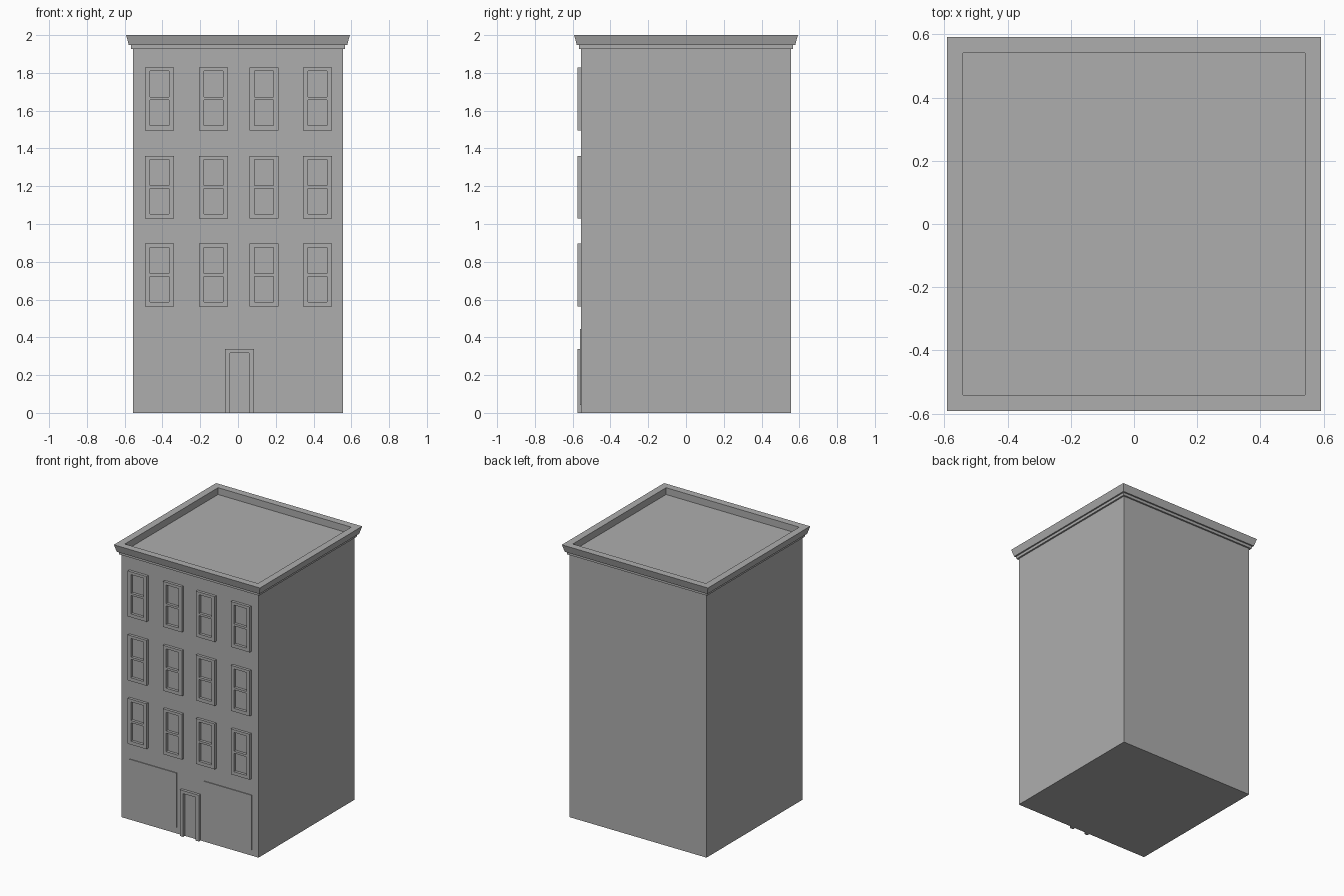
import bpy
import bmesh

cube = bpy.data.objects.get("Cube")
if cube:
    bpy.data.objects.remove(cube, do_unlink=True)

WALL = 0.555      # half width of the building
TRIM = 0.02       # how far frames stand out of the front wall

# Single grey finish
GREY = (0.42, 0.42, 0.42, 1)
grey = bpy.data.materials.new("plain_grey")
grey.use_nodes = True
grey.diffuse_color = GREY
grey.node_tree.nodes["Principled BSDF"].inputs["Base Color"].default_value = GREY


def finish(name, bm):
    bmesh.ops.recalc_face_normals(bm, faces=bm.faces)
    mesh = bpy.data.meshes.new(name)
    bm.to_mesh(mesh)
    bm.free()
    mesh.materials.append(grey)
    obj = bpy.data.objects.new(name, mesh)
    bpy.context.collection.objects.link(obj)
    return obj


def square_sweep(name, profile):
    """Sweep (half width, height) points around a square and cap both ends."""
    bm = bmesh.new()
    rings = [[bm.verts.new((sx * h, sy * h, z))
              for sx, sy in ((-1, -1), (1, -1), (1, 1), (-1, 1))]
             for h, z in profile]
    for low, high in zip(rings, rings[1:]):
        for i in range(4):
            j = (i + 1) % 4
            bm.faces.new((low[i], low[j], high[j], high[i]))
    bm.faces.new(rings[0])
    bm.faces.new(rings[-1])
    return finish(name, bm)


def front_panel(name, xs, zs, holes=(), depth=TRIM):
    """Grid of cells on the front wall, minus the holes, pushed outward."""
    bm = bmesh.new()
    grid = [[bm.verts.new((x, -WALL, z)) for x in xs] for z in zs]
    for r in range(len(zs) - 1):
        for c in range(len(xs) - 1):
            if (c, r) not in holes:
                bm.faces.new((grid[r][c], grid[r][c + 1],
                              grid[r + 1][c + 1], grid[r + 1][c]))
    bm.normal_update()
    out = bmesh.ops.extrude_face_region(bm, geom=bm.faces[:])
    verts = [v for v in out["geom"] if isinstance(v, bmesh.types.BMVert)]
    bmesh.ops.translate(bm, verts=verts, vec=(0, -depth, 0))
    loose = [v for v in bm.verts if not v.link_faces]
    bmesh.ops.delete(bm, geom=loose, context='VERTS')
    return finish(name, bm)


# Main block, cornice and sunken roof in one profile
square_sweep("building_shell", [
    (WALL, 0), (WALL, 1.927), (0.567, 1.927), (0.567, 1.947),
    (0.578, 1.947), (0.592, 2.0), (0.54, 2.0), (0.54, 1.95)])

# Sash window frames: two openings each, in three rows of four
for row, base in enumerate((0.563, 1.028, 1.496)):
    for col, left in enumerate((-0.492, -0.206, 0.061, 0.344)):
        front_panel(f"window_frame_{row + 1}_{col + 1}",
                    [left + d for d in (0, 0.026, 0.127, 0.153)],
                    [base + d for d in (0, 0.025, 0.16, 0.176, 0.313, 0.333)],
                    holes={(1, 1), (1, 3)})

# Door surround, open at the ground
front_panel("door_frame", (-0.069, -0.042, 0.058, 0.085),
            (0, 0.317, 0.339), holes={(1, 0)})

# Shallow shop window panels on either side of the door
for side, x0, x1 in (("right", -0.487, -0.107), ("left", 0.118, 0.502)):
    front_panel(f"shop_window_{side}", (x0, x1), (0.043, 0.445), depth=0.006)
